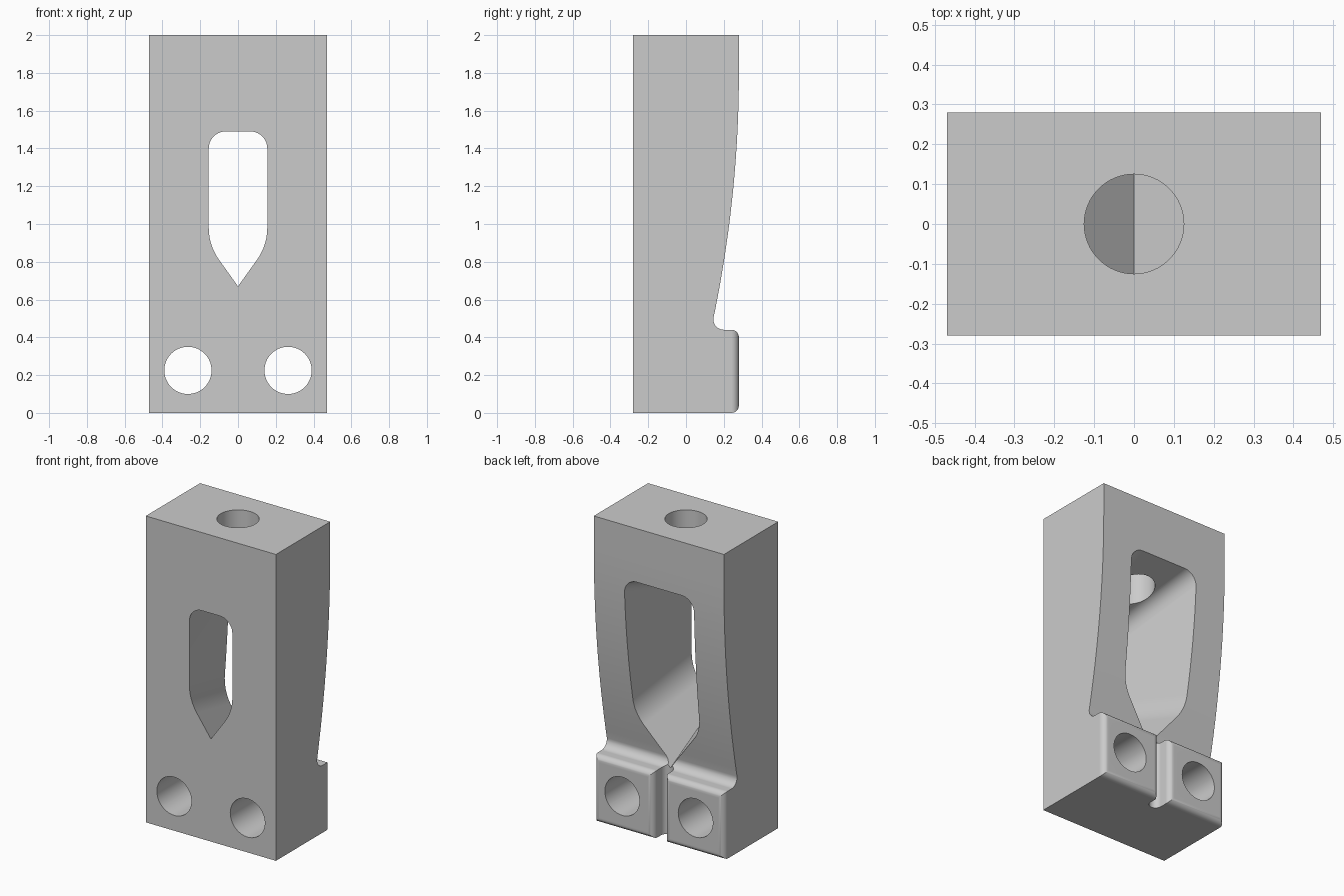
import bpy
from math import sin, cos, pi, radians
from mathutils import Vector

old = bpy.data.objects.get("Cube")
if old:
    bpy.data.objects.remove(old, do_unlink=True)

W, D, H = 0.47, 0.28, 2.0      # half width, half depth, height
R = 0.04                       # edge rounding of the feet

grey = bpy.data.materials.new("light_grey")
grey.use_nodes = True
colour = (0.6, 0.6, 0.6, 1)
grey.diffuse_color = colour
grey.node_tree.nodes["Principled BSDF"].inputs["Base Color"].default_value = colour


def arc(cx, cy, r, start, end, n=10):
    angles = [radians(start + (end - start) * i / n) for i in range(n + 1)]
    return [(cx + r * cos(a), cy + r * sin(a)) for a in angles]


def circle(cx, cy, r, n=64):
    return [(cx + r * cos(2 * pi * i / n), cy + r * sin(2 * pi * i / n)) for i in range(n)]


def loft(name, ring_a, ring_b):
    """Closed solid between two rings of equal length."""
    n = len(ring_a)
    faces = [tuple(range(n))[::-1], tuple(range(n, 2 * n))]
    faces += [(i, (i + 1) % n, n + (i + 1) % n, n + i) for i in range(n)]
    mesh = bpy.data.meshes.new(name)
    mesh.from_pydata(ring_a + ring_b, [], faces)
    mesh.materials.append(grey)
    obj = bpy.data.objects.new(name, mesh)
    bpy.context.collection.objects.link(obj)
    bpy.ops.object.select_all(action='DESELECT')
    bpy.context.view_layer.objects.active = obj
    obj.select_set(True)
    bpy.ops.object.mode_set(mode='EDIT')
    bpy.ops.mesh.select_all(action='SELECT')
    bpy.ops.mesh.normals_make_consistent(inside=False)
    bpy.ops.object.mode_set(mode='OBJECT')
    return obj


def prism(name, pts, axis, lo, hi):
    place = {'x': lambda p, t: (t, p[0], p[1]),
             'y': lambda p, t: (p[0], t, p[1]),
             'z': lambda p, t: (p[0], p[1], t)}[axis]
    return loft(name, [place(p, lo) for p in pts], [place(p, hi) for p in pts])


def round_corner(prev, corner, nxt, length, n=10):
    """Tangent arc replacing a corner, reaching `length` along each side."""
    prev, corner, nxt = Vector(prev), Vector(corner), Vector(nxt)
    u, v = (prev - corner).normalized(), (nxt - corner).normalized()
    half = u.angle(v) / 2
    centre = corner + (u + v).normalized() * (length / cos(half))
    a, b = corner + u * length - centre, corner + v * length - centre
    sweep = pi - 2 * half
    pts = []
    for i in range(n + 1):
        t = i / n
        pts.append(tuple(centre + (a * sin((1 - t) * sweep) + b * sin(t * sweep)) / sin(sweep)))
    return pts


def window_ring(t):
    """Pointed window outline; t = 0 at the front, 1 at the back."""
    hw, top, tip = 0.155 + 0.097 * t, 1.49 + 0.16 * t, 0.67 - 0.30 * t
    shoulder = tip + 1.4 * hw
    y = -D + 2 * D * t
    side = round_corner((0, tip), (hw, shoulder), (hw, top), 0.093)
    side += round_corner((hw, shoulder), (hw, top), (0, top), 0.09)
    left = [(-x, z) for x, z in reversed(side)]
    return [(x, y, z) for x, z in [(0, tip)] + side + left]


# Main body: side profile with curved back, concave notch and rounded foot
back = [(D - 0.135 * ((1.8 - z) / 1.3) ** 2, z)
        for z in [1.8 - 1.3 * i / 24 for i in range(25)]]
profile = [(-D, 0), (-D, H), (D, H)] + back
profile += arc(0.2, 0.495, 0.055, 190, 270)
profile += arc(D - R, 0.44 - R, R, 90, 0) + arc(D - R, R, R, 0, -90)
body = prism("clamp_body", profile, 'x', -W, W)

# Tapered window and the bore from the top into it
cutters = [loft("window_cutter", window_ring(-0.2), window_ring(1.2)),
           prism("top_bore_cutter", circle(0, 0, 0.125), 'z', 1.3, H + 0.1)]

# Bolt holes and rounded outer edges of the feet
for s in (-1, 1):
    cutters.append(prism("bolt_hole_cutter", circle(s * 0.265, 0.225, 0.125), 'y', -0.4, 0.4))
    edge = [(s * x, y) for x, y in arc(W - R, D - R, R, 0, 90)
            + [(W - R, 0.34), (0.55, 0.34), (0.55, D - R)]]
    cutters.append(prism("foot_edge_cutter", edge, 'z', -0.1, 0.5))

# Groove between the feet: round floor and flared mouth
half = arc(0, 0.2, R, -90, 0) + arc(2 * R, D - R, R, 180, 90)[1:] + [(2 * R, 0.34)]
groove = half + [(-x, y) for x, y in reversed(half[1:])]
cutters.append(prism("groove_cutter", groove, 'z', -0.1, 0.51))

for c in cutters:
    bpy.ops.object.select_all(action='DESELECT')
    bpy.context.view_layer.objects.active = body
    body.select_set(True)
    mod = body.modifiers.new("cut", 'BOOLEAN')
    mod.operation, mod.solver, mod.object = 'DIFFERENCE', 'EXACT', c
    bpy.ops.object.modifier_apply(modifier=mod.name)
    bpy.data.objects.remove(c, do_unlink=True)

# Smooth curved walls, crisp machined edges
bpy.ops.object.shade_smooth_by_angle(angle=radians(25))
weighted = body.modifiers.new("weighted_normals", 'WEIGHTED_NORMAL')
weighted.keep_sharp = True
